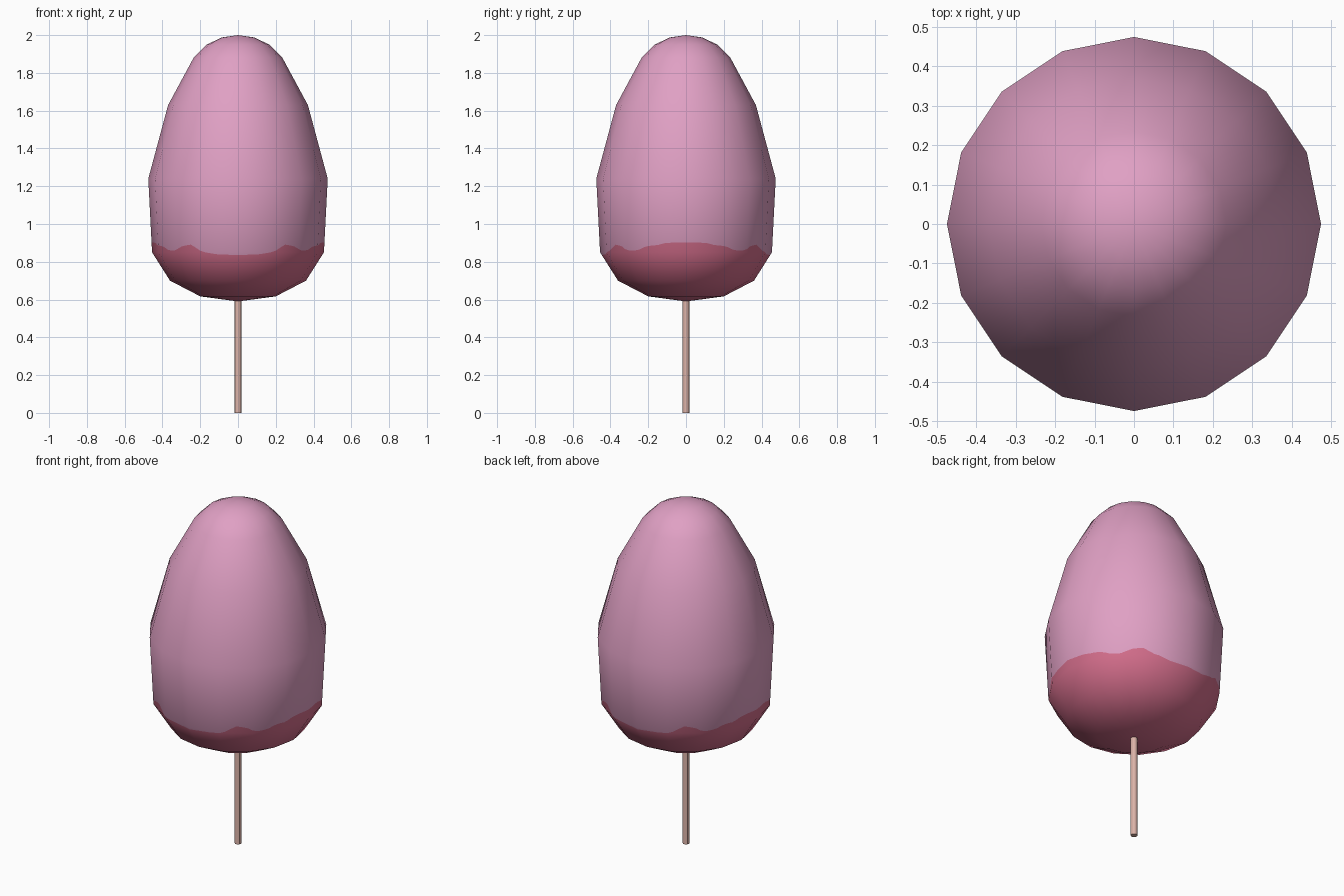
import bpy, bmesh, math
from mathutils import Vector

if "Cube" in bpy.data.objects:
    bpy.data.objects.remove(bpy.data.objects["Cube"])

SIDES, SUB = 16, 6            # 16 flat sides, each cut into 6 columns for the wavy colour edge
COLS = SIDES * SUB
RIM = 0.85

# Outline of the puff, bottom to top (radius, height)
LOW = [(0.2, 0.617), (0.36, 0.70)]
HIGH = [(0.475, 1.24), (0.37, 1.63), (0.235, 1.88), (0.165, 1.95), (0.085, 1.988)]
PROFILE = [(0, 0.59)] + LOW + [(0.455, RIM)] + HIGH + [(0, 2.0)]

# Height of the colour edge against degrees away from front/back
WAVE = [(0, .835), (15, .84), (25, .853), (34, .892), (42, .88), (47, .858), (55, .86),
        (62, .883), (70, .887), (76, .9), (90, .903)]


def lerp_table(table, v):
    for (a, p), (b, q) in zip(table, table[1:]):
        if v <= b:
            return p + (q - p) * (v - a) / (b - a)
    return table[-1][1]


def material(name, rgb):
    m = bpy.data.materials.new(name)
    m.diffuse_color = (*rgb, 1)
    m.use_nodes = True
    m.node_tree.nodes["Principled BSDF"].inputs["Base Color"].default_value = m.diffuse_color
    return m


def radius_at(z):
    return lerp_table([(h, r) for r, h in PROFILE], z)


def wave_at(col):
    a = math.degrees(2 * math.pi * col / COLS) % 180
    return lerp_table(WAVE, min(a, 180 - a))


def ring_point(r, z, col):
    # Point on a straight side of the 16-gon; column 0 faces the front
    def corner(k):
        t = 2 * math.pi * k / SIDES
        return Vector((r * math.sin(t), -r * math.cos(t), z))
    k, f = divmod(col, SUB)
    return corner(k).lerp(corner(k + 1), f / SUB)


def profile_normals():
    seg = []
    for (r0, z0), (r1, z1) in zip(PROFILE, PROFILE[1:]):
        seg.append(Vector((z1 - z0, r0 - r1)).normalized())
    mid = [(a + b).normalized() for a, b in zip(seg, seg[1:])]
    return [Vector((0, -1))] + mid + [Vector((0, 1))]


# Sweet puff: rings of columns, with two rings following the wavy colour edge
bm = bmesh.new()
waves = [wave_at(c) for c in range(COLS)]
heights = [[z] * COLS for _, z in LOW]
heights += [[min(w, RIM) for w in waves], [max(w, RIM) for w in waves]]
heights += [[z] * COLS for _, z in HIGH]
rings = [[bm.verts.new(ring_point(radius_at(hs[c]), hs[c], c)) for c in range(COLS)]
         for hs in heights]
bottom = bm.verts.new((0, 0, 0.59))
top = bm.verts.new((0, 0, 2.0))
split = len(LOW)
for c in range(COLS):
    d = (c + 1) % COLS
    bm.faces.new((bottom, rings[0][d], rings[0][c])).material_index = 1
    bm.faces.new((rings[-1][c], rings[-1][d], top))
    for i, (lo, hi) in enumerate(zip(rings, rings[1:])):
        f = bm.faces.new((lo[c], lo[d], hi[d], hi[c]))
        dark = i < split or (i == split and waves[c] + waves[d] > 2 * RIM)
        f.material_index = 1 if dark else 0
for f in bm.faces:
    f.smooth = True
bmesh.ops.remove_doubles(bm, verts=bm.verts, dist=1e-5)
mesh = bpy.data.meshes.new("sweet_puff")
bm.to_mesh(mesh)
bm.free()
mesh.materials.append(material("light pink", (0.745, 0.352, 0.552)))
mesh.materials.append(material("deep rose", (0.66, 0.156, 0.262)))
puff = bpy.data.objects.new("sweet_puff", mesh)
bpy.context.collection.objects.link(puff)

# Smooth normals blended across the flat sides
pn = profile_normals()
nx = [(p[1], n.x) for p, n in zip(PROFILE, pn)]
ny = [(p[1], n.y) for p, n in zip(PROFILE, pn)]
normals = []
for v in mesh.vertices:
    out = Vector((v.co.x, v.co.y, 0))
    out = out.normalized() if out.length > 1e-4 else Vector((0, 0, 0))
    n = out * lerp_table(nx, v.co.z) + Vector((0, 0, lerp_table(ny, v.co.z)))
    normals.append(n.normalized())
mesh.normals_split_custom_set_from_vertices(normals)

# Stick
bpy.ops.mesh.primitive_cylinder_add(vertices=12, radius=0.018, depth=0.64, location=(0, 0, 0.32))
stick = bpy.context.object
stick.name = "stick"
stick.data.materials.append(material("pale wood", (0.73, 0.46, 0.40)))
bpy.ops.object.shade_smooth_by_angle()
